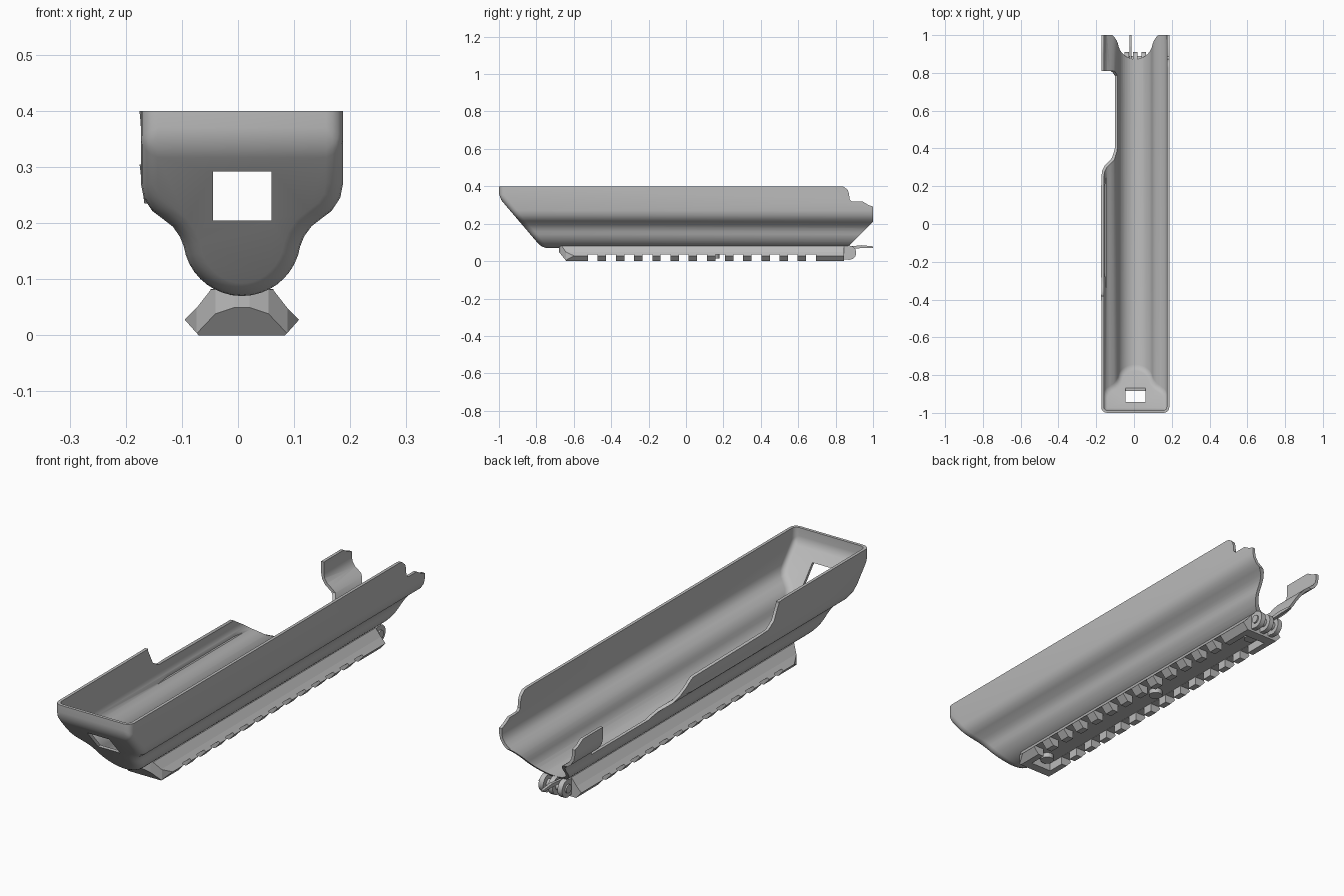
import bpy, bmesh, math
from mathutils import Vector

cube = bpy.data.objects.get("Cube")
if cube:
    bpy.data.objects.remove(cube, do_unlink=True)

grey = bpy.data.materials.new("plain grey")
grey.use_nodes = True
grey.diffuse_color = (0.5, 0.5, 0.5, 1)
grey.node_tree.nodes["Principled BSDF"].inputs["Base Color"].default_value = (0.5, 0.5, 0.5, 1)

CX = 0.007      # centre line of shell and rail
WALL = 0.013    # shell thickness


def prism_bm(pts, axis, lo, hi):
    """Extrude a 2D outline along an axis."""
    place = {"x": lambda a, b: (lo, a, b), "y": lambda a, b: (a, lo, b), "z": lambda a, b: (a, b, lo)}[axis]
    bm = bmesh.new()
    face = bm.faces.new([bm.verts.new(place(*p)) for p in pts])
    ext = bmesh.ops.extrude_face_region(bm, geom=[face])
    shift = Vector([(hi - lo) * (axis == a) for a in "xyz"])
    bmesh.ops.translate(bm, vec=shift, verts=[v for v in ext["geom"] if isinstance(v, bmesh.types.BMVert)])
    bmesh.ops.recalc_face_normals(bm, faces=bm.faces)
    return bm


def slice_off(bm, point, normal):
    """Cut away everything on the normal's side and cap the hole."""
    bmesh.ops.bisect_plane(bm, geom=bm.verts[:] + bm.edges[:] + bm.faces[:], plane_co=point,
                           plane_no=Vector(normal).normalized(), clear_outer=True)
    bmesh.ops.holes_fill(bm, edges=[e for e in bm.edges if e.is_boundary], sides=0)
    bmesh.ops.recalc_face_normals(bm, faces=bm.faces)


def make(name, bm):
    mesh = bpy.data.meshes.new(name)
    bm.to_mesh(mesh)
    bm.free()
    obj = bpy.data.objects.new(name, mesh)
    bpy.context.collection.objects.link(obj)
    mesh.materials.append(grey)
    return obj


def prism(name, pts, axis, lo, hi):
    return make(name, prism_bm(pts, axis, lo, hi))


def box(name, x, y, z):
    return prism(name, [(x[0], y[0]), (x[1], y[0]), (x[1], y[1]), (x[0], y[1])], "z", *z)


def combine(obj, tool, operation="DIFFERENCE"):
    mod = obj.modifiers.new("cut", "BOOLEAN")
    mod.operation, mod.solver, mod.object = operation, "EXACT", tool
    bpy.context.view_layer.objects.active = obj
    bpy.ops.object.modifier_apply(modifier=mod.name)
    bpy.data.objects.remove(tool, do_unlink=True)


def smooth(obj, degrees=35):
    bpy.ops.object.select_all(action="DESELECT")
    obj.select_set(True)
    bpy.context.view_layer.objects.active = obj
    bpy.ops.object.shade_smooth_by_angle(angle=math.radians(degrees))


def mirrored(half):
    """Close a right-hand outline (top to bottom) across the centre line."""
    left = [(-x, z) for x, z in reversed(half) if x > 1e-5]
    return [(x + CX, z) for x, z in half + left]


def inset(half, d):
    """Move a half outline inward along its normals."""
    out = []
    for i, (x, z) in enumerate(half):
        a, b = half[max(i - 1, 0)], half[min(i + 1, len(half) - 1)]
        t = Vector((b[0] - a[0], b[1] - a[1])).normalized()
        out.append((x + t.y * d, z - t.x * d) if x > 1e-5 else (0, z + d))
    return out


# Shell section: straight sides, curved shoulder, round keel
half = [(0.18, 0.4), (0.18, 0.27), (0.175, 0.245), (0.16, 0.222), (0.14, 0.207), (0.121, 0.192), (0.11, 0.175)]
for i in range(1, 11):
    a = math.radians(-90 * i / 10)
    half.append((0.105 * math.cos(a), 0.175 + 0.105 * math.sin(a)))
half[-1] = (0, 0.07)


def hull(name, section, front, back, plane, radius):
    bm = prism_bm(mirrored(section), "y", front, back)
    slice_off(bm, plane, (0, -0.27, -0.23))
    rim = [e for e in bm.edges if any(f.normal.y < -0.5 for f in e.link_faces)
           and not any(f.normal.z > 0.9 for f in e.link_faces)]
    bmesh.ops.bevel(bm, geom=rim, offset=radius, segments=4, profile=0.5, affect="EDGES", clamp_overlap=False)
    bmesh.ops.recalc_face_normals(bm, faces=bm.faces)
    return make(name, bm)


def flare(name, dx, top):
    """Slightly bulged panel on the cut-down side."""
    plan = [(-0.15, -0.44), (-0.172, -0.42), (-0.187, -0.26), (-0.187, 0.2), (-0.172, 0.29), (-0.15, 0.31)]
    bm = prism_bm([(x + dx, y) for x, y in plan], "z", 0.235, top)
    for v in bm.verts:
        if v.co.z < 0.24:
            v.co.x += 0.02
    return make(name, bm)


shell = hull("shell", half, -1, 1, (0, -1, 0.34), 0.03)
combine(shell, flare("panel", 0, 0.4), "UNION")
inner = inset(half, WALL)
inner[0] = (inner[0][0], 0.5)
n = Vector((0, 0.27, 0.23)).normalized() * WALL
combine(shell, hull("cavity", inner, -1 + WALL, 1.1, Vector((0, -1, 0.34)) + n, 0.02))
combine(shell, flare("panel_cavity", WALL, 0.5))

# Cut-down side, stepped rear rim, slanted rear mouth, front window
side = [(-0.38, 0.5), (-0.38, 0.39), (-0.35, 0.33), (-0.31, 0.305), (0.2, 0.3), (0.27, 0.255), (0.34, 0.2),
        (0.4, 0.172), (0.785, 0.172), (0.81, 0.2), (0.81, 0.318), (0.9, 0.318), (0.9, 0.5)]
combine(shell, prism("side_cut", side, "x", -0.3, -0.04))
step = [(0.82, 0.5), (0.82, 0.401), (0.845, 0.397), (0.865, 0.38), (0.872, 0.36), (0.874, 0.33), (0.888, 0.318),
        (0.945, 0.318), (0.975, 0.3), (1.01, 0.288), (1.1, 0.288), (1.1, 0.5)]
combine(shell, prism("step_cut", step, "x", -0.3, 0.3))
combine(shell, prism("mouth_cut", [(0.84, 0.05), (1.0, 0.21), (1.1, 0.21), (1.1, 0.05)], "x", -0.3, 0.3))
combine(shell, box("window_cut", (-0.045, 0.06), (-1.1, -0.8), (0.205, 0.292)))
smooth(shell)

# Dovetail rail with a rounded nose
rail_half = [(0.055, 0.082), (0.08, 0.05), (0.102, 0.028), (0.077, 0)]
bm = prism_bm(mirrored(rail_half), "y", -0.68, 0.845)
for deg in (-65, -40, -15, 15, 40, 65):
    d = Vector((math.sin(math.radians(deg)), -math.cos(math.radians(deg)), 0))
    slice_off(bm, Vector((CX, -0.58, 0)) + d * 0.1, d)
slice_off(bm, (0, -0.68, 0.05), (0, -0.78, -0.62))
rail = make("rail", bm)
combine(rail, box("channel", (CX - 0.05, CX + 0.05), (-0.6, 0.8), (-0.1, 0.036)))
for i in range(13):
    y = -0.524 + 0.0972 * i
    combine(rail, box("notch", (-0.2, 0.2), (y, y + 0.052), (-0.1, 0.035)))


def cylinder(name, radius, depth, location, along_x=False, sides=24):
    bpy.ops.mesh.primitive_cylinder_add(vertices=sides, radius=radius, depth=depth, location=location,
                                        rotation=(0, math.pi / 2 if along_x else 0, 0))
    obj = bpy.context.object
    obj.name = name
    obj.data.materials.append(grey)
    smooth(obj)


# Screw heads in the channel
for y in (-0.56, 0.15, 0.77):
    cylinder("screw_head", 0.028, 0.03, (CX, y, 0.03))

# Rear hinge: knuckles, pin and thin lever
for x in (-0.045, 0, 0.045):
    cylinder("hinge_knuckle", 0.038, 0.022, (CX + x, 0.872, 0.045), True)
    box("hinge_lug", (CX + x - 0.011, CX + x + 0.011), (0.83, 0.872), (0.01, 0.08))
cylinder("hinge_pin", 0.018, 0.125, (CX, 0.872, 0.045), True)
lever = [(0.87, 0.065), (0.93, 0.069), (1.0, 0.071), (1.0, 0.079), (0.94, 0.085), (0.87, 0.078)]
prism("lever", lever, "x", -0.024, -0.012)
